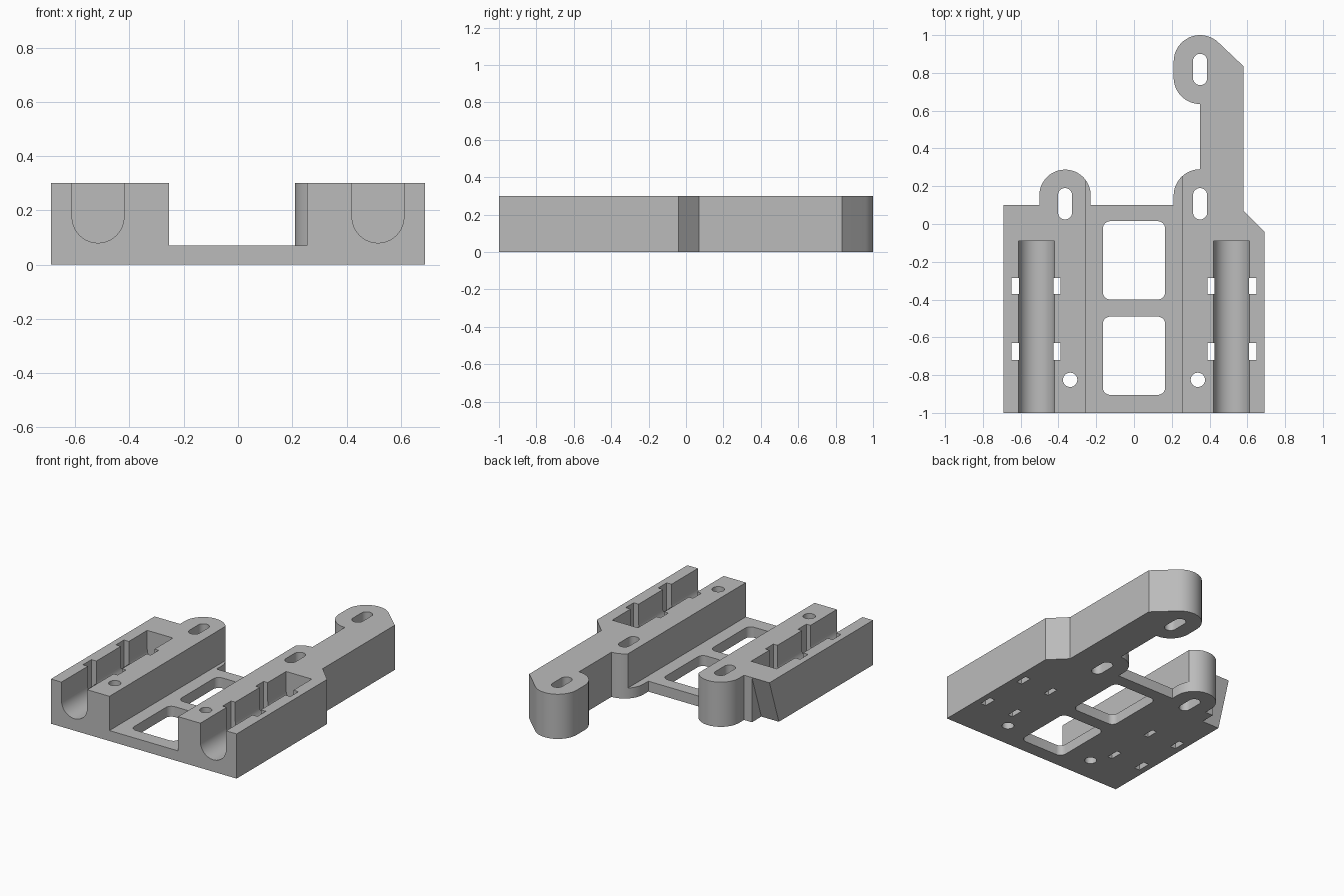
import bpy, bmesh
from math import cos, sin, pi, radians

HEIGHT = 0.30
FLOOR = 0.07
BOSS_R = 0.14

if "Cube" in bpy.data.objects:
    bpy.data.objects.remove(bpy.data.objects["Cube"])

grey = bpy.data.materials.new("plain_grey")
grey.use_nodes = True
grey.diffuse_color = (0.5, 0.5, 0.5, 1)
grey.node_tree.nodes["Principled BSDF"].inputs["Base Color"].default_value = (0.5, 0.5, 0.5, 1)


def arc(cx, cy, r, start, end, steps=16):
    """Points on an arc, angles in degrees."""
    angles = [radians(start + (end - start) * i / steps) for i in range(steps + 1)]
    return [(cx + r * cos(a), cy + r * sin(a)) for a in angles]


def rounded(x0, x1, y0, y1, r):
    """Rounded rectangle; a full radius makes a slot."""
    return (arc(x1 - r, y1 - r, r, 0, 90, 8) + arc(x0 + r, y1 - r, r, 90, 180, 8)
            + arc(x0 + r, y0 + r, r, 180, 270, 8) + arc(x1 - r, y0 + r, r, 270, 360, 8))


def rect(x0, x1, y0, y1):
    return [(x0, y0), (x1, y0), (x1, y1), (x0, y1)]


def prism(name, points, low, high, axis="z"):
    """Extrude a profile along z, or a (x, z) profile along y, or a (y, z) one along x."""
    place = {"z": lambda a, b, c: (a, b, c),
             "y": lambda a, b, c: (a, c, b),
             "x": lambda a, b, c: (c, a, b)}[axis]
    bm = bmesh.new()
    face = bm.faces.new([bm.verts.new(place(a, b, low)) for a, b in points])
    extruded = bmesh.ops.extrude_face_region(bm, geom=[face])["geom"]
    shift = place(0, 0, high - low)
    bmesh.ops.translate(bm, vec=shift, verts=[v for v in extruded if isinstance(v, bmesh.types.BMVert)])
    bmesh.ops.remove_doubles(bm, verts=bm.verts, dist=1e-5)
    bmesh.ops.recalc_face_normals(bm, faces=bm.faces)
    mesh = bpy.data.meshes.new(name)
    bm.to_mesh(mesh)
    bm.free()
    obj = bpy.data.objects.new(name, mesh)
    bpy.context.collection.objects.link(obj)
    mesh.materials.append(grey)
    return obj


# Bracket outline: base, mounting ears and the long arm
outline = [(-0.69, -1), (0.69, -1), (0.69, -0.04), (0.58, 0.07), (0.58, 0.835)]
outline += arc(0.35, 0.86, BOSS_R, 45, 180)
outline += arc(0.35, 0.775, BOSS_R, 180, 270)
outline += arc(0.35, 0.15, BOSS_R, 90, 180)
outline += [(0.21, 0.10), (-0.23, 0.10)]
outline += arc(-0.365, 0.152, 0.136, 0, 180, 24)
outline += [(-0.501, 0.10), (-0.69, 0.10)]
bracket = prism("bracket_body", outline, 0, HEIGHT)

cutters = []


def cut(points, low=-0.1, high=0.4, axis="z"):
    obj = prism("cutter", points, low, high, axis)
    obj.hide_render = True
    cutters.append(obj)


# Central recess above the floor, and its two windows
cut(rect(-0.255, 0.255, -1.1, 0.4), FLOOR)
for y0, y1 in ((-0.905, -0.49), (-0.40, 0.015)):
    cut(rounded(-0.165, 0.165, y0, y1, 0.04))

for side in (-1, 1):
    # Round-bottomed channel, open at the front
    cx, r = side * 0.516, 0.0955
    channel = arc(cx, 0.08 + r, r, 180, 360, 32) + [(cx + r, 0.4), (cx - r, 0.4)]
    cut(channel, -1.1, -0.09, "y")
    # Strap slots either side of the channel
    for y0, y1 in ((-0.72, -0.63), (-0.37, -0.285)):
        for x0, x1 in ((0.39, 0.425), (0.608, 0.648)):
            cut(rect(*sorted((side * x0, side * x1)), y0, y1))
    # Screw hole
    cut(arc(side * 0.338, -0.825, 0.038, 0, 345, 23))

# Slotted holes in the ears
for x, y in ((-0.365, 0.107), (0.35, 0.107), (0.35, 0.818)):
    cut(rounded(x - 0.0375, x + 0.0375, y - 0.083, y + 0.083, 0.0374))

# Sloped undercut on the rear corner
cut([(-0.0333, -0.1), (0.1, HEIGHT), (0.2, HEIGHT), (0.2, -0.1)], -0.8, -0.56, "x")

# Apply every cut
bpy.ops.object.select_all(action="DESELECT")
bpy.context.view_layer.objects.active = bracket
bracket.select_set(True)
for obj in cutters:
    mod = bracket.modifiers.new("cut", "BOOLEAN")
    mod.operation = "DIFFERENCE"
    mod.solver = "EXACT"
    mod.object = obj
    bpy.ops.object.modifier_apply(modifier=mod.name)
    bpy.data.objects.remove(obj)

bpy.ops.object.shade_smooth_by_angle(angle=radians(30))
